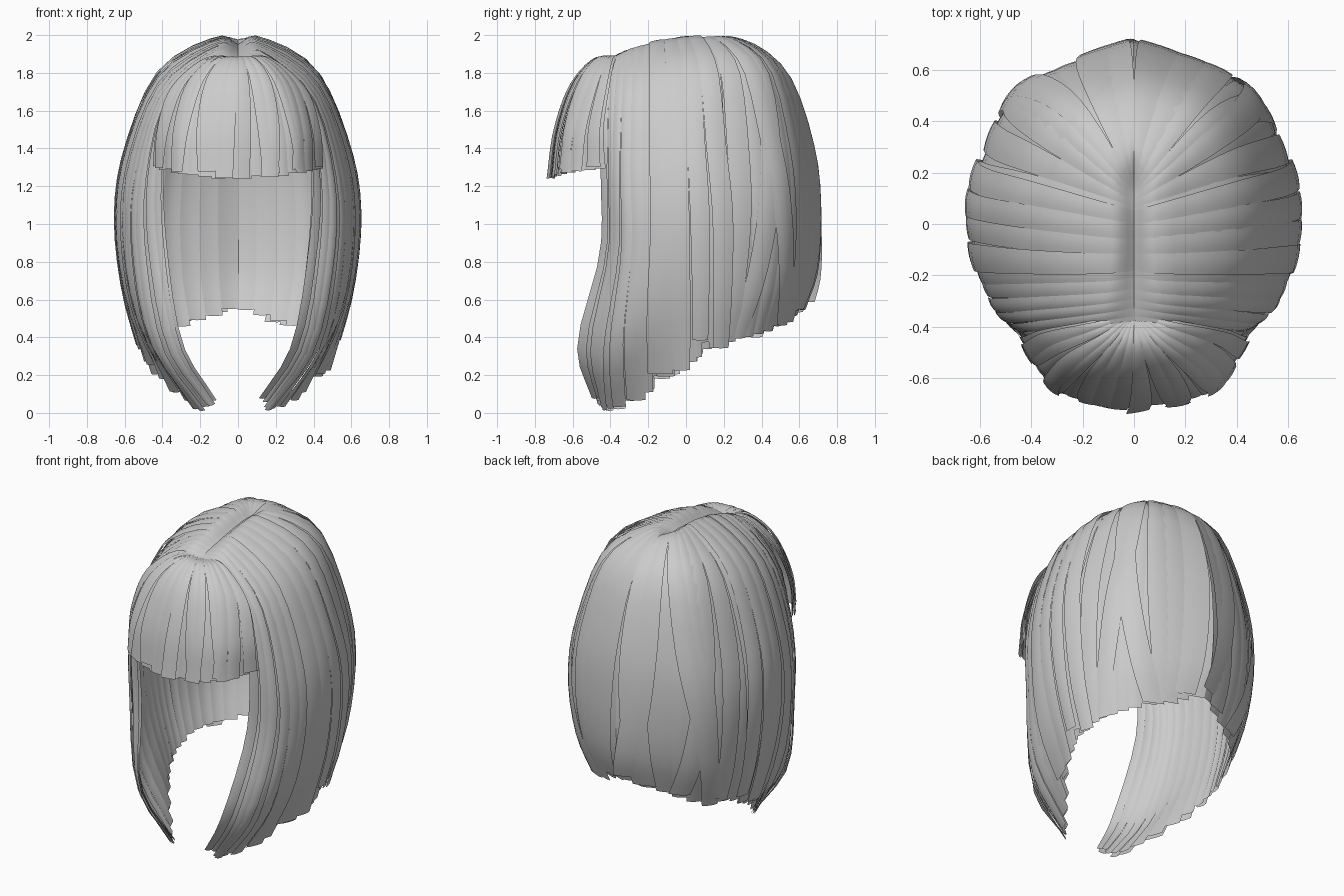
import bpy, bmesh, random
from mathutils import Vector

random.seed(4)
cube = bpy.data.objects.get("Cube")
if cube:
    bpy.data.objects.remove(cube)

hair = bpy.data.materials.new("hair_grey")
hair.use_nodes = True
GREY = (0.6, 0.6, 0.6, 1)
hair.diffuse_color = GREY
hair.node_tree.nodes["Principled BSDF"].inputs["Base Color"].default_value = GREY

# Guide locks for one half, parting to tip, ordered from the face to the nape
CURTAIN = [
    [(0, -.39, 1.87), (.15, -.41, 1.86), (.36, -.45, 1.6), (.405, -.45, 1.25), (.385, -.45, .85), (.3, -.56, .36), (.12, -.48, .06)],
    [(0, -.27, 1.9), (.13, -.29, 1.92), (.4, -.31, 1.69), (.535, -.32, 1.25), (.545, -.32, .85), (.45, -.38, .36), (.21, -.37, .01)],
    [(0, -.1, 1.93), (.11, -.1, 1.965), (.41, -.08, 1.78), (.58, -.06, 1.4), (.635, -.05, 1.05), (.595, -.04, .65), (.47, -.03, .23)],
    [(0, .05, 1.95), (.11, .08, 1.985), (.4, .16, 1.81), (.56, .2, 1.4), (.61, .23, 1.05), (.575, .22, .65), (.5, .2, .36)],
    [(0, .12, 1.95), (.1, .23, 1.99), (.28, .43, 1.83), (.4, .53, 1.4), (.44, .55, 1.05), (.42, .52, .7), (.36, .45, .42)],
    [(0, .15, 1.95), (0, .33, 1.97), (0, .55, 1.79), (0, .69, 1.4), (0, .73, 1.05), (0, .715, .75), (0, .65, .55)],
]
FRINGE = [
    [(0, -.35, 1.87), (.17, -.385, 1.88), (.36, -.42, 1.72), (.44, -.45, 1.5), (.46, -.44, 1.3)],
    [(0, -.35, 1.87), (.1, -.46, 1.88), (.21, -.56, 1.75), (.28, -.64, 1.5), (.3, -.665, 1.26)],
    [(0, -.35, 1.87), (0, -.48, 1.875), (0, -.61, 1.74), (0, -.695, 1.5), (0, -.73, 1.23)],
]
CORE = Vector((0, 0, 1.1))


def spline(pts, s):
    """Smooth curve through pts, s in 0..1, extended past both ends."""
    s *= len(pts) - 1
    i = max(0, min(int(s), len(pts) - 2))
    f = s - i
    b, c = pts[i], pts[i + 1]
    a = pts[i - 1] if i else b * 2 - c
    d = pts[i + 2] if i + 2 < len(pts) else c * 2 - b
    return b + (c - a) * f / 2 + (a * 2 - b * 5 + c * 4 - d) * f**2 / 2 + (b * 3 - a - c * 3 + d) * f**3 / 2


def lock(bm, guides, side, u, width, drift, lift, length, rows=20, cols=4):
    """One flat ribbon of hair, barely domed across, with a square-cut tip."""
    grid = []
    for r in range(rows + 1):
        t = r / rows
        mid = u + drift * t * t
        w = width * (1 - .1 * t)
        sweep = [spline(g, t * length) for g in guides]
        before = [spline(g, t * length - .02) for g in guides]
        level = spline(sweep, mid).z
        row = []
        for c in range(cols + 1):
            k = 2 * c / cols - 1
            p = spline(sweep, mid + k * w / 2)
            # Slide along the lock so that its tip is cut level
            along = p - spline(before, mid + k * w / 2)
            if t > .5:
                p += along * ((level - p.z) / along.z * t**8)
            out = (p - CORE).normalized()
            p += out * (lift - .004 * k * k) * min(1, 4 * t)
            row.append(bm.verts.new((p.x * side, p.y, p.z)))
        grid.append(row)
    for r in range(rows):
        for c in range(cols):
            q = [grid[r][c], grid[r + 1][c], grid[r + 1][c + 1], grid[r][c + 1]]
            bm.faces.new(q if side > 0 else q[::-1])


def layer(name, guides, side, count, overlap, wander, lift, trim, first=0.0, last=1.0):
    """A row of locks spread evenly between two places around the head."""
    guides = [[Vector(p) for p in g] for g in guides]
    bm = bmesh.new()
    step = (last - first) / count
    for i in range(count):
        u = first + step * (i + .5)
        room = min(u - first, last - u)
        drift = max(-room, min(room, random.uniform(-wander, wander)))
        lock(bm, guides, side, u, step * overlap, drift,
             lift + random.uniform(-.004, .004), 1 - random.uniform(0, trim))
    mesh = bpy.data.meshes.new(name)
    bm.to_mesh(mesh)
    bm.free()
    mesh.materials.append(hair)
    mesh.shade_smooth()
    obj = bpy.data.objects.new(name, mesh)
    bpy.context.collection.objects.link(obj)


for side, label in ((1, "left"), (-1, "right")):
    # Closed lower layer, then loose overlapping locks on top
    layer("under_locks_" + label, CURTAIN, side, 22, 1.15, 0, -.016, .008)
    layer("side_locks_" + label, CURTAIN, side, 9, 1.1, .04, .001, .01, 0, .5)
    layer("back_locks_" + label, CURTAIN, side, 8, 1.15, .14, .001, .04, .5, 1)
    # Raised band over the crown and ear
    layer("crown_locks_" + label, CURTAIN, side, 4, 1.1, .03, .016, .05, .31, .6)
    # Fringe over the forehead
    layer("fringe_under_" + label, FRINGE, side, 9, 1.2, 0, -.012, .02)
    layer("fringe_locks_" + label, FRINGE, side, 7, 1.15, .1, .003, .04)
